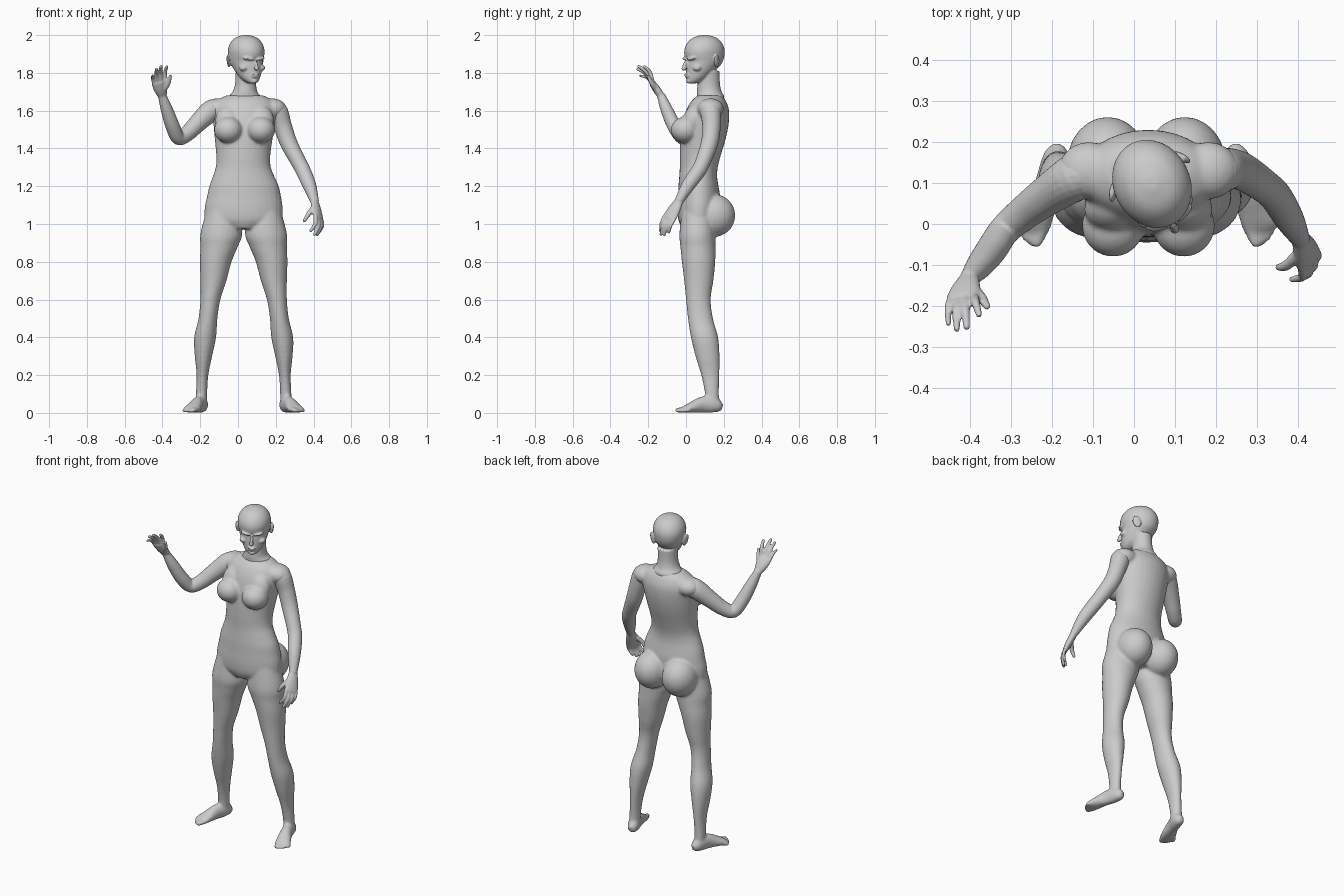
import bpy, bmesh, math
from mathutils import Vector, Matrix

CX = 0.03  # body symmetry plane


def spline(rows, steps=5):
    """Catmull-Rom through rows of equal length."""
    out = []
    for i in range(len(rows) - 1):
        p0, p1, p2 = rows[max(i - 1, 0)], rows[i], rows[i + 1]
        p3 = rows[min(i + 2, len(rows) - 1)]
        for k in range(steps):
            t = k / steps
            out.append([0.5 * (2 * b + (c - a) * t + (2 * a - 5 * b + 4 * c - d) * t * t
                               + (3 * b - a - 3 * c + d) * t ** 3)
                        for a, b, c, d in zip(p0, p1, p2, p3)])
    return out + [list(rows[-1])]


def loft(bm, rows, side=None, n=24, mat=None):
    """Rows are x, y, z, half width, half depth; level rings unless side is given."""
    rows = spline(rows)
    pts = [Vector(r[:3]) for r in rows]
    rings = []
    for i, r in enumerate(rows):
        u, v = Vector((1, 0, 0)), Vector((0, 1, 0))
        if side is not None:
            t = (pts[min(i + 1, len(pts) - 1)] - pts[max(i - 1, 0)]).normalized()
            u = Vector(side)
            u = (u - t * u.dot(t)).normalized()
            v = t.cross(u)
        ring = []
        for k in range(n):
            a = 2 * math.pi * k / n
            p = pts[i] + u * (max(r[3], .001) * math.cos(a)) + v * (max(r[4], .001) * math.sin(a))
            ring.append(bm.verts.new(mat @ p if mat else p))
        rings.append(ring)
    for a, b in zip(rings, rings[1:]):
        for k in range(n):
            bm.faces.new((a[k], a[(k + 1) % n], b[(k + 1) % n], b[k]))
    bm.faces.new(rings[0][::-1])
    bm.faces.new(rings[-1])


def limb(bm, rows, side=(0, 1, 0.01), n=20):
    """Round tube with rounded end; rows are x, y, z, radius."""
    loft(bm, [(*r, r[3]) for r in rows], side, n)
    blob(bm, rows[-1][:3], (rows[-1][3],) * 3)


def blob(bm, c, r, rot=(0, 0, 0), mat=None):
    m = Matrix.Translation(c)
    for ang, ax in zip(rot, 'XYZ'):
        m = m @ Matrix.Rotation(math.radians(ang), 4, ax)
    m = m @ Matrix.Diagonal((*r, 1))
    bmesh.ops.create_uvsphere(bm, u_segments=24, v_segments=16, radius=1,
                              matrix=mat @ m if mat else m)


def skin(name, bm, voxel, smooth):
    """Fuse the overlapping volumes into one smooth skin."""
    bmesh.ops.recalc_face_normals(bm, faces=bm.faces)
    me = bpy.data.meshes.new(name)
    bm.to_mesh(me)
    bm.free()
    ob = bpy.data.objects.new(name, me)
    bpy.context.collection.objects.link(ob)
    rm = ob.modifiers.new("fuse", 'REMESH')
    rm.mode, rm.voxel_size, rm.use_smooth_shade = 'VOXEL', voxel, True
    sm = ob.modifiers.new("soften", 'SMOOTH')
    sm.factor, sm.iterations = 0.5, smooth


# Torso: z, centre x, front y, back y, half width
bm = bmesh.new()
torso = [(.975, .03, -.02, .14, .09), (1.02, .03, -.04, .17, .195), (1.08, .03, -.045, .18, .207),
         (1.15, .032, -.042, .18, .195), (1.2, .032, -.04, .172, .184), (1.25, .03, -.036, .165, .164),
         (1.3, .028, -.033, .168, .146), (1.36, .028, -.033, .183, .143), (1.45, .03, -.03, .21, .153),
         (1.53, .033, -.02, .226, .163), (1.6, .035, .0, .228, .168), (1.65, .036, .028, .212, .15),
         (1.68, .036, .06, .19, .1)]
loft(bm, [(x, (f + b) / 2, z, w, (b - f) / 2) for z, x, f, b, w in torso], n=32)

# Legs: z, sideways offset, front y, back y, half width
leg = [(1.08, .11, -.02, .15, .085), (.95, .118, -.035, .155, .111), (.88, .13, -.03, .156, .099),
       (.8, .148, -.022, .155, .084), (.7, .16, -.01, .145, .069), (.6, .176, .0, .131, .053),
       (.5, .189, .01, .143, .05), (.4, .204, .026, .17, .058), (.3, .213, .05, .178, .046),
       (.2, .218, .08, .177, .031), (.1, .223, .1, .174, .03), (.04, .223, .1, .18, .03)]
foot = [(.214, .192, .03, .016, .018), (.218, .17, .036, .03, .034), (.225, .14, .045, .034, .045),
        (.243, .085, .043, .033, .043), (.262, .035, .03, .041, .03), (.277, .0, .02, .045, .02),
        (.284, -.018, .013, .04, .012)]
for s in (-1, 1):
    loft(bm, [(CX + s * o, (f + b) / 2, z, w, (b - f) / 2) for z, o, f, b, w in leg])
    loft(bm, [(CX + s * r[0], *r[1:]) for r in foot], side=(s * .95, .3, 0))
    for i in range(5):  # toes
        t = i / 4
        r = .014 - .005 * min(1, t * 1.5)
        bx, by = .25 + .062 * t, -.01 + .03 * t
        tx, ty = .266 + .053 * t, -.047 + .047 * t * t
        limb(bm, [(CX + s * bx, by, r + .003, r), (CX + s * (bx + tx) / 2, (by + ty) / 2, r + .003, r),
                  (CX + s * tx, ty, r, r * .9)], side=(1, 0.3, 0), n=12)
    # Buttock and breast
    blob(bm, (CX + s * .094, .145, 1.045), (.1, .116, .114))
    blob(bm, (.035 + s * .086, -.004, 1.498), (.076, .076, .07))
    blob(bm, (.035 + s * .086, .035, 1.545), (.07, .055, .085), rot=(-15, 0, 0))
    # Shoulder cap
    blob(bm, (.036 + s * .145, .13, 1.61), (.075, .07, .055))
skin("body", bm, .0075, 6)

# Head and neck; the head is turned towards +x
bm = bmesh.new()
loft(bm, [(.036, .13, 1.64, .1, .07), (.036, .13, 1.675, .085, .072), (.037, .123, 1.7, .066, .066),
          (.04, .12, 1.74, .056, .06), (.043, .118, 1.81, .055, .06)])
H = Matrix.Translation((.045, .095, 0)) @ Matrix.Rotation(math.radians(27), 4, 'Z')
skull = [(1.745, -.09, -.045, .02), (1.755, -.097, -.02, .035), (1.775, -.1, .015, .052),
         (1.805, -.1, .05, .067), (1.84, -.099, .09, .08), (1.865, -.097, .105, .087),
         (1.89, -.106, .112, .091), (1.92, -.107, .113, .093), (1.95, -.096, .103, .086),
         (1.975, -.075, .084, .069), (1.99, -.05, .06, .048), (2.001, -.012, .02, .014)]
loft(bm, [(0, (f + b) / 2, z, w, (b - f) / 2) for z, f, b, w in skull], n=32, mat=H)
blob(bm, (0, -.113, 1.838), (.009, .014, .03), rot=(-22, 0, 0), mat=H)   # nose bridge
blob(bm, (0, -.119, 1.823), (.013, .013, .009), mat=H)                   # nose tip
blob(bm, (0, -.102, 1.79), (.022, .011, .006), mat=H)                    # upper lip
blob(bm, (0, -.1, 1.78), (.018, .011, .006), mat=H)                      # lower lip
blob(bm, (0, -.088, 1.757), (.02, .016, .013), mat=H)                    # chin
for s in (-1, 1):
    blob(bm, (s * .036, -.094, 1.875), (.03, .013, .008), rot=(0, -s * 8, s * 20), mat=H)  # brow
    blob(bm, (s * .05, -.066, 1.826), (.024, .024, .018), mat=H)                           # cheek
    blob(bm, (s * .094, .028, 1.862), (.008, .024, .036), rot=(12, s * 14, s * 28), mat=H)  # ear
skin("head", bm, .0045, 4)


def arm(name, path, knuckles, tips, bulge, thumb):
    """Arm tube, flat palm, four fingers and a thumb."""
    bm = bmesh.new()
    limb(bm, path)
    wrist, (ki, kp) = Vector(path[-1][:3]), [Vector(k) for k in knuckles]
    mid = (ki + kp) / 2
    m1 = wrist.lerp(mid, .5)
    loft(bm, [(*wrist, .023, .019), (*m1, .036, .02), (*mid, .041, .015),
              (*wrist.lerp(mid, 1.1), .034, .011)], side=kp - ki)
    for i, tip in enumerate(tips):
        base, tip = ki.lerp(kp, i / 3), Vector(tip)
        bend = (base + tip) / 2 + Vector(bulge)
        r = (.0115, .012, .0115, .0095)[i]
        limb(bm, [(*base.lerp(wrist, .15), r), (*base, r), (*bend, r * .95), (*tip, r * .72)],
             side=kp - ki, n=12)
    limb(bm, thumb, side=(.3, 1, .2), n=12)
    skin(name, bm, .0045, 4)


# Raised right arm
arm("right_arm",
    [(-.09, .13, 1.605, .05), (-.14, .115, 1.6, .058), (-.21, .07, 1.537, .049), (-.27, .025, 1.478, .042),
     (-.315, -.015, 1.456, .038), (-.345, -.06, 1.515, .038), (-.375, -.1, 1.6, .033),
     (-.4, -.13, 1.675, .023)],
    [(-.388, -.178, 1.755), (-.446, -.182, 1.742)],
    [(-.377, -.22, 1.833), (-.407, -.25, 1.834), (-.431, -.255, 1.82), (-.452, -.242, 1.785)],
    (-.003, .008, .01),
    [(-.4, -.15, 1.7, .014), (-.372, -.178, 1.74, .013), (-.358, -.2, 1.782, .009)])

# Lowered left arm
arm("left_arm",
    [(.165, .13, 1.605, .05), (.205, .13, 1.6, .056), (.236, .135, 1.52, .049), (.268, .125, 1.43, .046),
     (.32, .09, 1.33, .041), (.346, .065, 1.28, .04), (.378, .012, 1.205, .036), (.404, -.035, 1.125, .024)],
    [(.41, -.115, 1.035), (.442, -.062, 1.025)],
    [(.385, -.135, .965), (.405, -.132, .945), (.42, -.115, .943), (.43, -.09, .955)],
    (.012, -.004, .002),
    [(.402, -.07, 1.09, .014), (.372, -.1, 1.05, .013), (.352, -.105, 1.018, .009)])
